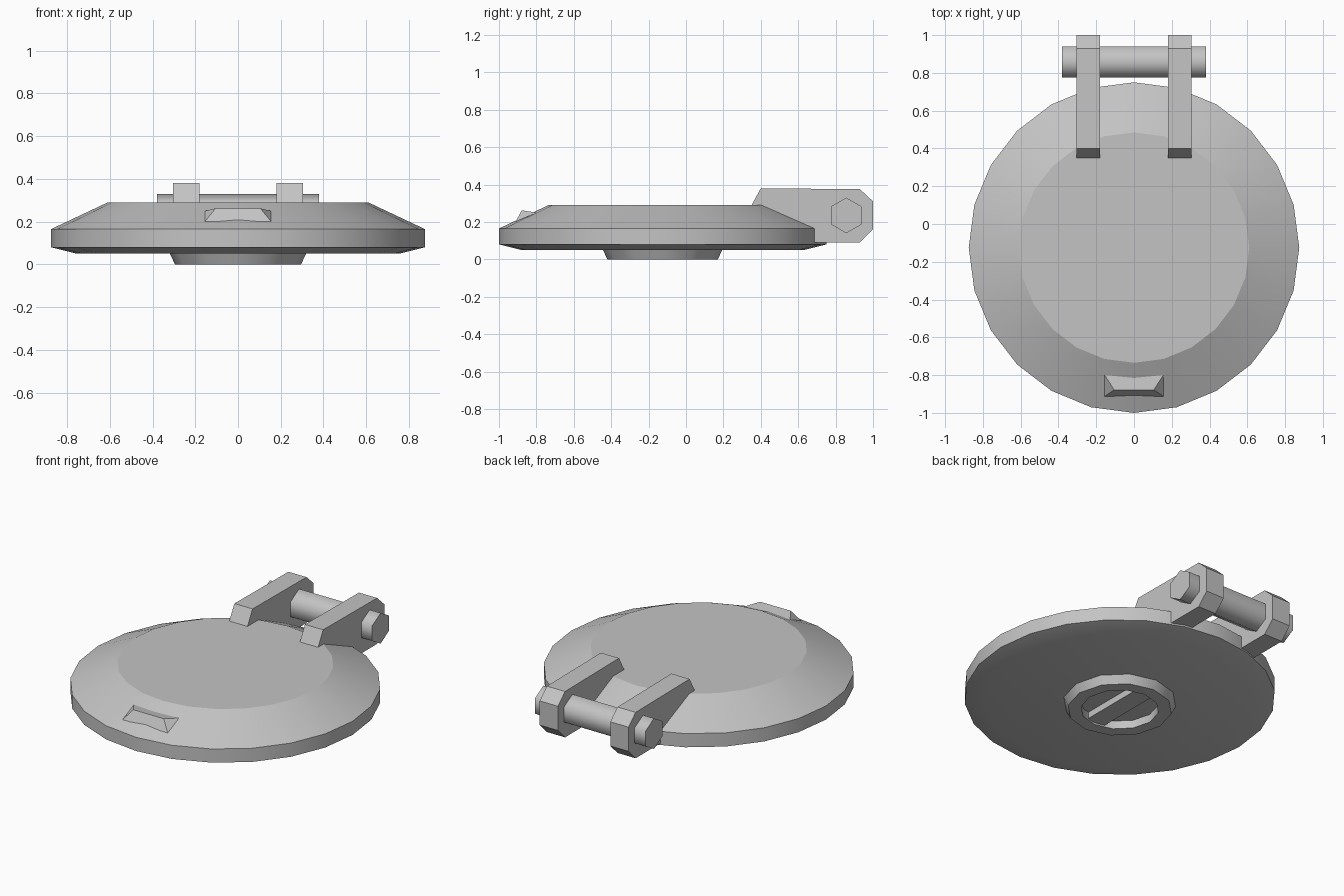
import bpy, bmesh, math
from mathutils import Vector

default = bpy.data.objects.get("Cube")
if default:
    bpy.data.objects.remove(default, do_unlink=True)

GREY = (0.55, 0.55, 0.55, 1)
metal = bpy.data.materials.new("grey metal")
metal.use_nodes = True
metal.diffuse_color = GREY
metal.node_tree.nodes["Principled BSDF"].inputs["Base Color"].default_value = GREY

CENTRE_Y = -0.125


def finish(name, bm, smooth_angle=None):
    """Turn a bmesh into a named, shaded object."""
    bmesh.ops.recalc_face_normals(bm, faces=bm.faces)
    mesh = bpy.data.meshes.new(name)
    bm.to_mesh(mesh)
    bm.free()
    mesh.materials.append(metal)
    obj = bpy.data.objects.new(name, mesh)
    bpy.context.collection.objects.link(obj)
    if smooth_angle:
        bpy.ops.object.select_all(action='DESELECT')
        obj.select_set(True)
        bpy.context.view_layer.objects.active = obj
        bpy.ops.object.shade_smooth_by_angle(angle=math.radians(smooth_angle))
    return obj


def lathe(name, profile, sides, smooth_angle):
    """Stack rings of (radius, z) and cap both ends."""
    bm = bmesh.new()
    rings = []
    for r, z in profile:
        rings.append([bm.verts.new((r * math.cos(math.tau * i / sides),
                                    CENTRE_Y + r * math.sin(math.tau * i / sides), z))
                      for i in range(sides)])
    for a, b in zip(rings, rings[1:]):
        for i in range(sides):
            j = (i + 1) % sides
            bm.faces.new((a[i], a[j], b[j], b[i]))
    bm.faces.new(rings[0])
    bm.faces.new(rings[-1])
    return finish(name, bm, smooth_angle)


def extrude_x(name, outline, x0, x1, smooth_angle=None):
    """Extrude a (y, z) outline along x."""
    bm = bmesh.new()
    face = bm.faces.new([bm.verts.new((x0, y, z)) for y, z in outline])
    side = bmesh.ops.extrude_face_region(bm, geom=[face])
    verts = [g for g in side["geom"] if isinstance(g, bmesh.types.BMVert)]
    bmesh.ops.translate(bm, verts=verts, vec=Vector((x1 - x0, 0, 0)))
    return finish(name, bm, smooth_angle)


# Lid with a sloped shoulder and a shallow chamfer underneath
lathe("lid", [(0.755, 0.05), (0.875, 0.08), (0.875, 0.165), (0.61, 0.29)], 24, 20)

# Hollow boss under the lid, with a grip bar across it
lathe("bottom_boss", [(0.22, 0.052), (0.22, 0), (0.295, 0), (0.32, 0.052)], 12, 31)
extrude_x("grip_bar", [(CENTRE_Y - 0.215, 0.01), (CENTRE_Y + 0.215, 0.01),
                       (CENTRE_Y + 0.215, 0.06), (CENTRE_Y - 0.215, 0.06)], -0.06, 0.06)

# Pair of hinge arms
arm = [(0.345, 0.28), (0.40, 0.38), (0.93, 0.375), (1.0, 0.31),
       (1.0, 0.16), (0.93, 0.09), (0.62, 0.09)]
for side, label in ((1, "left"), (-1, "right")):
    extrude_x(label + "_hinge_arm", arm, side * 0.18, side * 0.305)

# Hexagonal hinge pin, softly shaded along its length
pin = [(0.857 + 0.095 * math.sin(math.tau * i / 6),
        0.235 + 0.095 * math.cos(math.tau * i / 6)) for i in range(6)]
extrude_x("hinge_pin", pin, -0.38, 0.38, 65)

# Wedge-shaped finger catch at the front
bm = bmesh.new()
rows = []
for half, y, z in ((0.155, -0.80, 0.25), (0.105, -0.878, 0.262), (0.155, -0.912, 0.2)):
    rows.append([bm.verts.new((s * half, y, z)) for s in (-1, 1)])
back, crest, front = rows
for a, b in ((back, crest), (crest, front), (front, back)):
    bm.faces.new((a[0], a[1], b[1], b[0]))
for s in (0, 1):
    bm.faces.new((back[s], crest[s], front[s]))
finish("finger_catch", bm)
